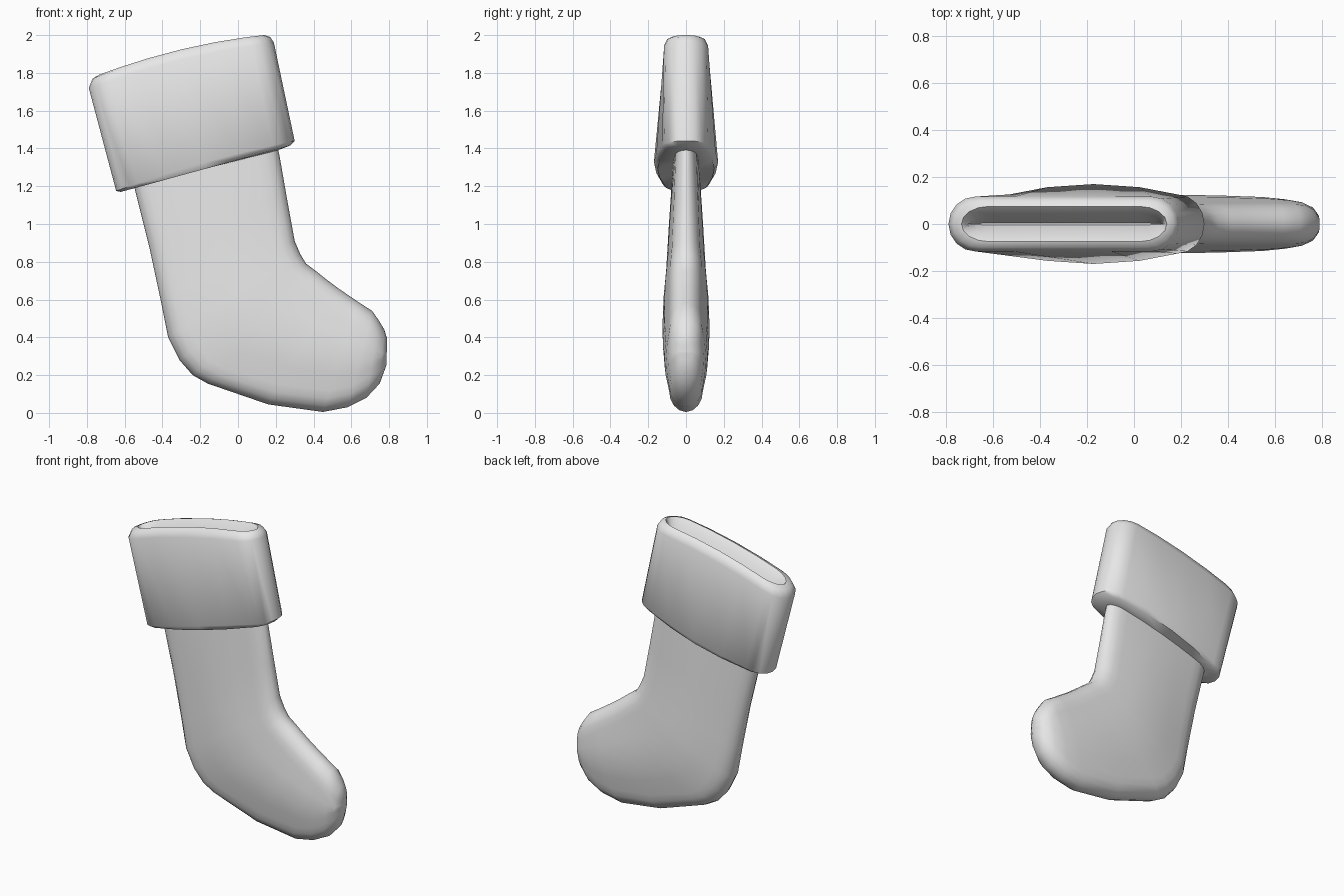
import bpy, bmesh, math
from mathutils import Vector

cube = bpy.data.objects.get("Cube")
if cube:
    bpy.data.objects.remove(cube, do_unlink=True)

# One plain fabric colour
fabric = bpy.data.materials.new("light grey fabric")
fabric.use_nodes = True
fabric.diffuse_color = (0.8, 0.8, 0.8, 1)
fabric.node_tree.nodes["Principled BSDF"].inputs["Base Color"].default_value = (0.8, 0.8, 0.8, 1)


def section(back, front, shoulder, half, bow=0.0, radius=0.12):
    """Flat oval ring between two (x, z) points, rounded at both ends."""
    a, b = Vector((back[0], 0, back[1])), Vector((front[0], 0, front[1]))
    r = min(radius / (b - a).length, 0.4)
    side = []
    for i in range(5):
        t = i * math.pi / 8
        side.append((r * (1 - math.cos(t)), shoulder * math.sin(t)))
    side.append((r + (0.5 - r) * 0.45, shoulder + 0.7 * (half - shoulder)))
    upper = side + [(0.5, half)] + [(1 - u, y) for u, y in reversed(side)]
    loop = upper + [(u, -y) for u, y in reversed(upper[1:-1])]
    ring = []
    for u, y in loop:
        p = a.lerp(b, u)
        ring.append((p.x, y, p.z + bow * 4 * u * (1 - u)))
    return ring


def loft(name, sections):
    """Skin a row of rings and close both ends."""
    bm = bmesh.new()
    rings = [[bm.verts.new(p) for p in section(*s)] for s in sections]
    n = len(rings[0])
    for low, high in zip(rings, rings[1:]):
        for i in range(n):
            j = (i + 1) % n
            bm.faces.new((low[i], low[j], high[j], high[i]))
    for ring in (rings[0], rings[-1]):
        # bridge across each end so the cap stays clean
        for i in range(1, n // 2 - 1):
            bm.faces.new((ring[i], ring[i + 1], ring[n - i - 1], ring[n - i]))
        bm.faces.new((ring[0], ring[1], ring[n - 1]))
        bm.faces.new((ring[n // 2 - 1], ring[n // 2], ring[n // 2 + 1]))
    bmesh.ops.recalc_face_normals(bm, faces=bm.faces)
    mesh = bpy.data.meshes.new(name)
    bm.to_mesh(mesh)
    bm.free()
    obj = bpy.data.objects.new(name, mesh)
    bpy.context.collection.objects.link(obj)
    mesh.materials.append(fabric)
    bpy.ops.object.select_all(action='DESELECT')
    obj.select_set(True)
    bpy.context.view_layer.objects.active = obj
    bpy.ops.object.shade_smooth_by_angle(angle=math.radians(55))
    return obj


# Leg and foot: rings fan around the ankle from the cuff to the toe
loft("stocking_leg_and_foot", [
    ((-0.58, 1.30), (0.20, 1.45), 0.055, 0.065),
    ((-0.545, 1.18), (0.22, 1.36), 0.06, 0.072),
    ((-0.47, 0.88), (0.26, 1.13), 0.07, 0.09),
    ((-0.41, 0.60), (0.30, 0.91), 0.08, 0.105),
    ((-0.37, 0.40), (0.33, 0.84), 0.088, 0.118),
    ((-0.31, 0.28), (0.36, 0.79), 0.09, 0.122),
    ((-0.24, 0.20), (0.42, 0.745), 0.09, 0.124),
    ((-0.16, 0.155), (0.47, 0.705), 0.09, 0.124),
    ((0.16, 0.045), (0.53, 0.66), 0.09, 0.122),
    ((0.45, 0.005), (0.64, 0.585), 0.09, 0.115),
    ((0.58, 0.03), (0.71, 0.54), 0.09, 0.105),
    ((0.68, 0.08), (0.745, 0.49), 0.085, 0.093),
    ((0.75, 0.155), (0.775, 0.44), 0.065, 0.07),
    ((0.785, 0.25), (0.79, 0.39), 0.03, 0.035),
])

# Folded cuff: underside, flared wall, rounded rim and sunken opening
loft("stocking_cuff", [
    ((-0.54, 1.20), (0.21, 1.39), 0.055, 0.06),
    ((-0.62, 1.17), (0.275, 1.415), 0.11, 0.15),
    ((-0.645, 1.175), (0.30, 1.44), 0.126, 0.17, 0.02),
    ((-0.79, 1.72), (0.19, 1.96), 0.117, 0.118, 0.03),
    ((-0.77, 1.77), (0.17, 1.99), 0.10, 0.10, 0.035),
    ((-0.735, 1.79), (0.14, 2.0), 0.075, 0.075, 0.03),
    ((-0.71, 1.76), (0.13, 1.96), 0.04, 0.04, 0.03),
    ((-0.70, 1.68), (0.12, 1.88), 0.004, 0.004, 0.03),
])
